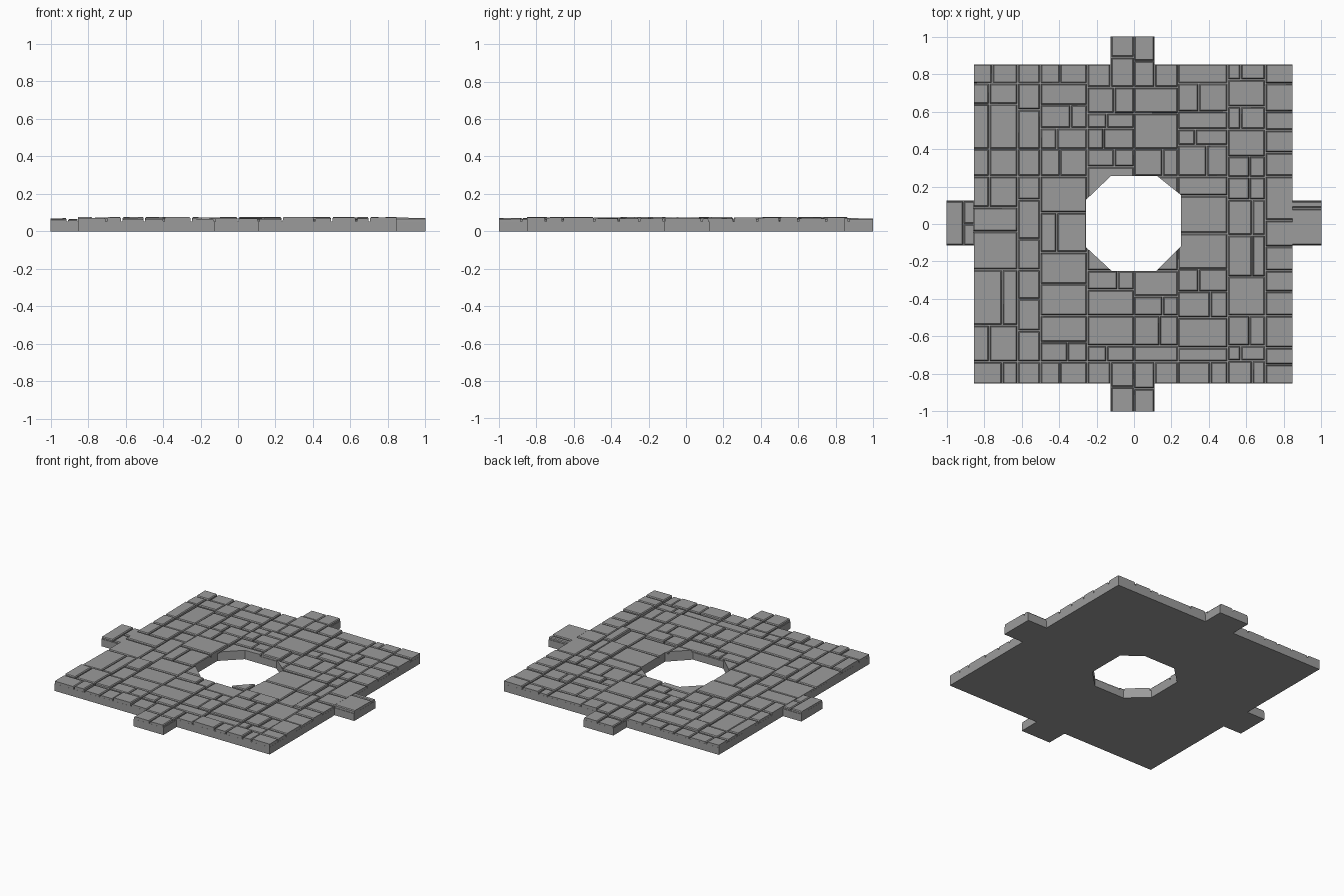
import bpy, bmesh, random

if "Cube" in bpy.data.objects:
    bpy.data.objects.remove(bpy.data.objects["Cube"])

random.seed(7)
X0, X1, Y = -0.855, 0.845, 0.85
BORDER_X, BORDER_Y = (X0, X1, -1, 1), (-Y, Y, -1, 1)

grey = bpy.data.materials.new("dark_stone")
grey.diffuse_color = (0.33, 0.33, 0.33, 1)
grey.use_nodes = True
grey.node_tree.nodes["Principled BSDF"].inputs["Base Color"].default_value = grey.diffuse_color


def make_object(name, bm):
    bmesh.ops.recalc_face_normals(bm, faces=bm.faces)
    mesh = bpy.data.meshes.new(name)
    bm.to_mesh(mesh)
    bm.free()
    mesh.materials.append(grey)
    obj = bpy.data.objects.new(name, mesh)
    bpy.context.collection.objects.link(obj)
    return obj


def prism(name, points, z0, z1):
    bm = bmesh.new()
    face = bm.faces.new([bm.verts.new((x, y, z0)) for x, y in points])
    new = bmesh.ops.extrude_face_region(bm, geom=[face])["geom"]
    bmesh.ops.translate(bm, vec=(0, 0, z1 - z0),
                        verts=[v for v in new if isinstance(v, bmesh.types.BMVert)])
    bm.faces.ensure_lookup_table()
    return make_object(name, bm)


def stone(bm, x0, x1, y0, y1):
    """Chamfered, slightly tilted block; its sides on the outline stay flush."""
    h = random.uniform(0.063, 0.076)
    tx, ty = random.uniform(-.015, .015), random.uniform(-.015, .015)
    cx, cy = (x0 + x1) / 2, (y0 + y1) / 2
    rings = []
    for inset, base, drop in ((0.003, True, 0), (0.004, False, 0.006), (0.009, False, 0)):
        ix = [0.0005 if e in BORDER_X else inset for e in (x0, x1)]
        iy = [0.0005 if e in BORDER_Y else inset for e in (y0, y1)]
        a, b, c, d = x0 + ix[0], x1 - ix[1], y0 + iy[0], y1 - iy[1]
        ring = []
        for x, y in ((a, c), (b, c), (b, d), (a, d)):
            top = h + tx * (x - cx) + ty * (y - cy) - drop
            ring.append(bm.verts.new((x, y, 0.03 if base else top)))
        rings.append(ring)
    bm.faces.new(rings[0][::-1])
    bm.faces.new(rings[-1])
    for lo, hi in zip(rings, rings[1:]):
        for i in range(4):
            j = (i + 1) % 4
            bm.faces.new((lo[i], lo[j], hi[j], hi[i]))


def lay(bm, x0, x1, y0, y1):
    """Lay one stone, or two when the space is wide."""
    w = x1 - x0
    if w > 0.19 and random.random() < 0.62:
        m = x0 + w * random.choice((0.35, 0.42, 0.58, 0.65))
        stone(bm, x0, m, y0, y1)
        stone(bm, m, x1, y0, y1)
    else:
        stone(bm, x0, x1, y0, y1)


# mortar bed: square with a tab on each side
slab = prism("mortar_slab", [
    (X0, -Y), (-.125, -Y), (-.125, -1), (.11, -1), (.11, -Y), (X1, -Y),
    (X1, -.115), (1, -.115), (1, .125), (X1, .125), (X1, Y),
    (.11, Y), (.11, 1), (-.125, 1), (-.125, Y), (X0, Y),
    (X0, .125), (-1, .125), (-1, -.115), (X0, -.115)], 0, 0.052)

# paving: columns of stones with their row joints
columns = [
    (X0, -.62, [.75, .64, .40, .255, .09, -.04, -.245, -.54, -.735]),
    (-.62, -.5, [.75, .61, .40, .255, .13, -.08, -.245, -.40, -.57, -.735]),
    (-.5, -.25, [.75, .635, .51, .40, .255, .06, -.15, -.32, -.49, -.63, -.735]),
    (-.25, 0, [.59, .51, .40, .305, 0, -.25, -.35, -.49, -.65]),
    (0, .235, [.59, .40, .255, 0, -.25, -.385, -.49, -.65]),
    (.235, .5, [.75, .6, .505, .42, .255, .15, -.05, -.24, -.36, -.5, -.66, -.735]),
    (.5, .7, [.77, .625, .505, .36, .25, .13, -.06, -.28, -.49, -.65, -.73]),
    (.7, X1, [.75, .6, .5, .38, .255, .02, -.12, -.25, -.36, -.49, -.66, -.75]),
]
bm = bmesh.new()
for x0, x1, cuts in columns:
    middle = x0 in (-.25, 0)
    ends = [.73] + cuts + [-.735] if middle else [Y] + cuts + [-Y]
    for top, low in zip(ends, ends[1:]):
        if middle and abs(top + low) < 0.31:
            stone(bm, x0, x1, low, top)
        else:
            lay(bm, x0, x1, low, top)

# stones running out onto the tabs and beside them
for y0, y1 in ((.73, Y), (-Y, -.735)):
    stone(bm, -.25, -.125, y0, y1)
    stone(bm, .11, .235, y0, y1)
for x0, x1, y0, y1 in ((-.125, 0, .73, .89), (-.125, 0, .89, 1), (0, .11, .73, .87),
                       (0, .11, .87, 1), (-.125, 0, -.87, -.735), (-.125, 0, -1, -.87),
                       (0, .11, -.88, -.735), (0, .11, -1, -.88),
                       (-1, -.91, -.115, .125), (-.91, X0, -.115, 0), (-.91, X0, 0, .125),
                       (X1, 1, -.115, .085), (X1, 1, .085, .125)):
    stone(bm, x0, x1, y0, y1)
stones = make_object("paving_stones", bm)

# octagonal opening through everything
cutter = prism("opening_cutter", [
    (-.12, -.25), (.12, -.25), (.25, -.12), (.25, .155), (.125, .255),
    (-.125, .255), (-.255, .13), (-.255, -.125)], -0.1, 0.2)
cutter.hide_render = True
for obj in (slab, stones):
    mod = obj.modifiers.new("opening", 'BOOLEAN')
    mod.operation = 'DIFFERENCE'
    mod.solver = 'EXACT'
    mod.object = cutter
    bpy.context.view_layer.objects.active = obj
    bpy.ops.object.modifier_apply(modifier=mod.name)
bpy.data.objects.remove(cutter)
